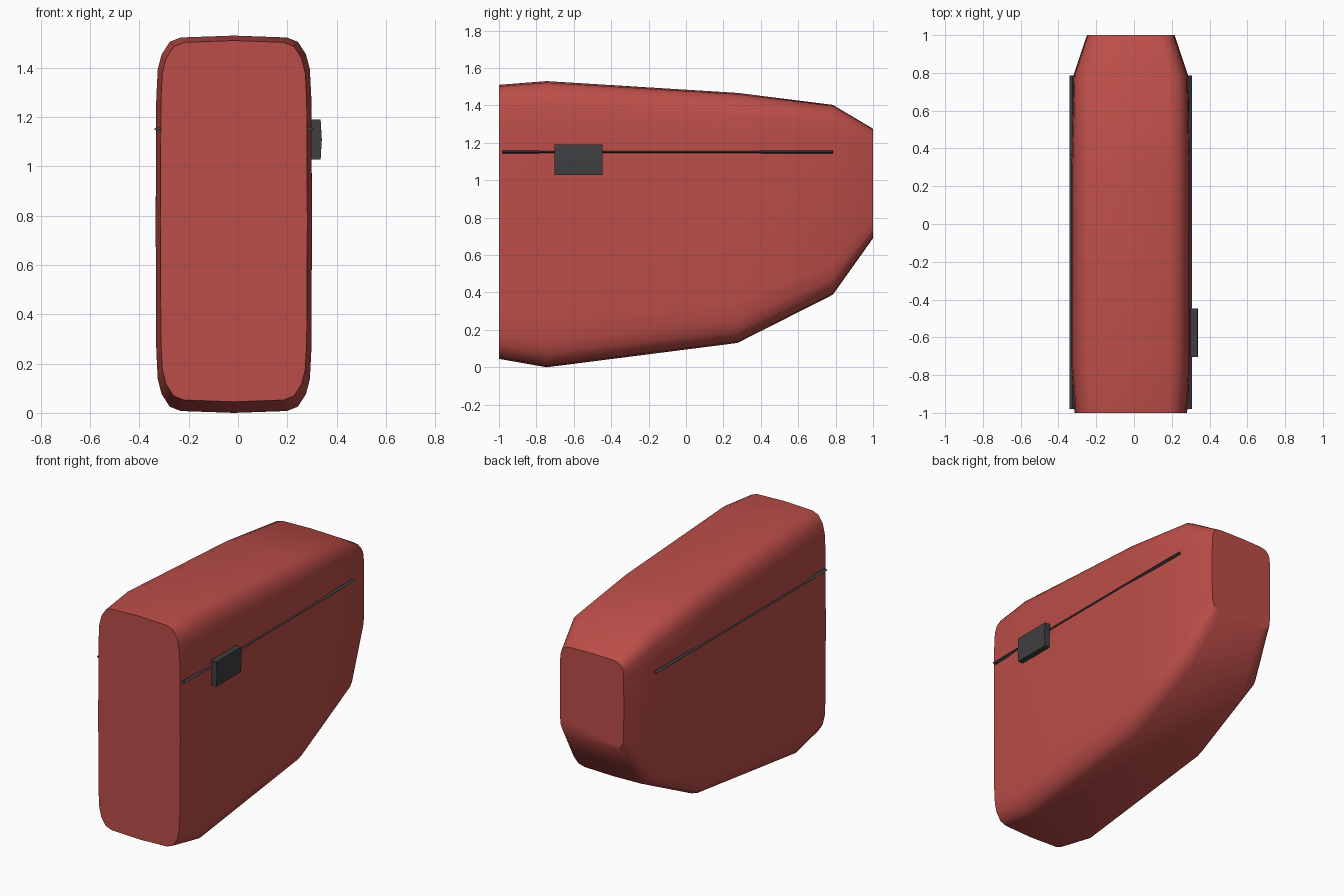
import bpy, bmesh, math

if "Cube" in bpy.data.objects:
    bpy.data.objects.remove(bpy.data.objects["Cube"])

CX = -0.017  # symmetry plane of the body


def material(name, color):
    m = bpy.data.materials.new(name)
    m.diffuse_color = color
    m.use_nodes = True
    m.node_tree.nodes["Principled BSDF"].inputs["Base Color"].default_value = m.diffuse_color
    return m


red = material("red_shell", (0.50, 0.075, 0.065, 1))
dark = material("dark_trim", (0.05, 0.05, 0.055, 1))


def loft(name, rings, mat, smooth=None):
    """Skin a list of equal-length closed rings and cap both ends."""
    bm = bmesh.new()
    loops = [[bm.verts.new(p) for p in ring] for ring in rings]
    n = len(loops[0])
    for a, b in zip(loops, loops[1:]):
        for i in range(n):
            j = (i + 1) % n
            bm.faces.new((a[i], a[j], b[j], b[i]))
    bm.faces.new(loops[0])
    bm.faces.new(loops[-1])
    bmesh.ops.recalc_face_normals(bm, faces=bm.faces)
    me = bpy.data.meshes.new(name)
    bm.to_mesh(me)
    bm.free()
    me.materials.append(mat)
    ob = bpy.data.objects.new(name, me)
    bpy.context.collection.objects.link(ob)
    if smooth:
        bpy.ops.object.select_all(action='DESELECT')
        ob.select_set(True)
        bpy.context.view_layer.objects.active = ob
        bpy.ops.object.shade_smooth_by_angle(angle=math.radians(smooth))
    return ob


# Unit rounded section: one quarter, mirrored to a closed ring
quarter = [(0, 1), (0.68, 0.99), (0.82, 0.967), (0.924, 0.90),
           (0.973, 0.82), (0.992, 0.67), (1, 0)]
right = quarter + [(u, -v) for u, v in quarter[-2::-1]]
section = right + [(-u, v) for u, v in right[-2:0:-1]]

# Body stations: y, half width, bottom z, top z
stations = [(-1.0, 0.298, 0.045, 1.51), (-0.745, 0.317, 0.0, 1.53),
            (0.275, 0.317, 0.13, 1.467), (0.785, 0.304, 0.388, 1.403),
            (1.0, 0.232, 0.69, 1.275)]
rings = [[(CX + u * w, y, (lo + hi) / 2 + v * (hi - lo) / 2) for u, v in section]
         for y, w, lo, hi in stations]
loft("body_shell", rings, red, 40)

# Side rails: thin diamond bars along both flanks
for side, label in ((-1, "left"), (1, "right")):
    x = CX + side * 0.308
    loft(label + "_side_rail",
         [[(x + 0.016, y, 1.151), (x, y, 1.16), (x - 0.016, y, 1.151), (x, y, 1.142)]
          for y in (-0.98, 0.785)], dark)

# Latch box on the right flank, with a slightly bowed outer face
profile = [(0.285, 1.027), (0.335, 1.027), (0.340, 1.108), (0.335, 1.19), (0.285, 1.19)]
loft("latch_box", [[(x, y, z) for x, z in profile] for y in (-0.703, -0.447)], dark)
